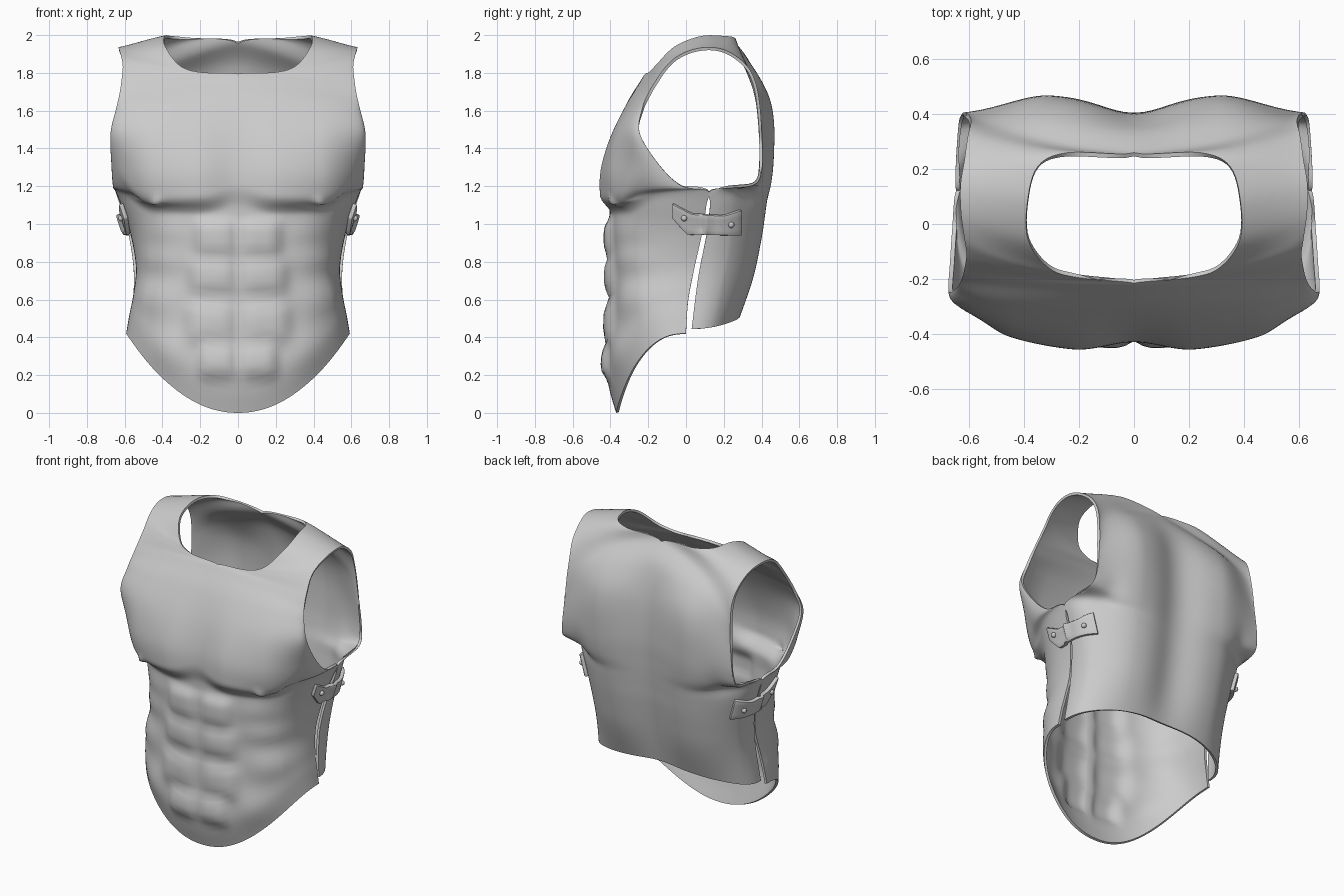
import bpy, bmesh, math
from math import exp, sin, cos, pi
from mathutils import Vector
from mathutils.bvhtree import BVHTree

if "Cube" in bpy.data.objects:
    bpy.data.objects.remove(bpy.data.objects["Cube"])

# Each row runs from the centre (or neck edge) to the side (seam or armhole):
# inner x, y, z, outer x, y, z, roundness
FRONT = [
    (0, -.37, 0, .592, 0, .42, 1),
    (0, -.415, .18, .575, .005, .52, 1),
    (0, -.405, .4, .555, .015, .62, 1),
    (0, -.40, .65, .54, .045, .77, 1),
    (0, -.40, .88, .57, .085, .95, 1),
    (0, -.40, 1.0, .62, .108, 1.1, 1),
    (0, -.405, 1.07, .65, .115, 1.175, 1),
    (0, -.41, 1.16, .662, -.02, 1.2, 1),
    (0, -.405, 1.3, .67, -.14, 1.31, 1),
    (0, -.37, 1.48, .675, -.245, 1.48, 1),
    (0, -.31, 1.64, .645, -.232, 1.61, .8),
    (0, -.242, 1.755, .627, -.2, 1.69, .55),
    (0, -.215, 1.795, .618, -.165, 1.75, .4),
    (.2, -.195, 1.803, .61, -.11, 1.83, .3),
    (.31, -.16, 1.84, .618, -.05, 1.885, .25),
    (.385, -.06, 1.94, .63, .04, 1.925, .15),
    (.388, .08, 1.995, .632, .14, 1.935, .15),
]
BACK = [
    (.35, .21, 1.995, .618, .23, 1.91, .2),
    (.24, .26, 1.985, .605, .32, 1.84, .3),
    (0, .26, 1.965, .595, .365, 1.75, .45),
    (0, .345, 1.84, .6, .388, 1.62, .7),
    (0, .395, 1.62, .61, .40, 1.45, 1),
    (0, .405, 1.38, .625, .40, 1.29, 1),
    (0, .395, 1.22, .64, .35, 1.205, 1),
    (0, .385, 1.12, .65, .137, 1.18, 1),
    (0, .375, 1.04, .625, .128, 1.1, 1),
    (0, .36, .93, .58, .11, .95, 1),
    (0, .32, .72, .55, .065, .72, 1),
    (0, .275, .52, .57, .03, .445, 1),
]
ROWS = FRONT + BACK
SUB, COLS, POW = 6, 52, 2 / 2.45


def catmull(t):
    i = min(int(t), len(ROWS) - 2)
    f = t - i
    a, b, c, d = (ROWS[max(0, min(len(ROWS) - 1, i + k))] for k in (-1, 0, 1, 2))
    return [.5 * (2 * q + (r - p) * f + (2 * p - 5 * q + 4 * r - s) * f * f
                  + (3 * q - p - 3 * r + s) * f ** 3) for p, q, r, s in zip(a, b, c, d)]


def row_point(row, s):
    xi, yi, zi, xe, ye, ze, k = row
    xi = max(0, xi)
    th = s * pi / 2
    sx, cy = sin(th) ** POW, max(0, cos(th)) ** POW
    fx = s + (sx - s) * k
    fy = s + (1 - cy - s) * k
    fz = s + (sin(th) ** 1.7 - s) * k
    return Vector((xi + (xe - xi) * fx, yi + (ye - yi) * fy, zi + (ze - zi) * fz))


def step(v):
    v = max(0, min(1, v))
    return v * v * (3 - 2 * v)


def blob(x, z, cx, cz, rx, rz, p=2):
    return exp(-abs((x - cx) / rx) ** p - abs((z - cz) / rz) ** p)


def front_relief(x, z):
    # chest with a curved underside
    under = 1.045 + 2.7 * max(0, x - .4) ** 2 + .05 * exp(-(x / .1) ** 2)
    d = .056 * step((z - under) / .11) * exp(-(max(0, z - 1.2) / .3) ** 2) \
        * (.35 + .65 * step(x / .22)) * step((.68 - x) / .25)
    # stomach blocks
    for cz, rz, cx, rx in ((.925, .097, .115, .108), (.72, .092, .13, .122),
                           (.48, .108, .14, .13), (.275, .085, .105, .1)):
        d += .038 * blob(x, z, cx, cz, rx, rz, 4)
    # ribs, flank muscles and nipples
    for cx, cz, rx, rz, h in ((.37, .95, .14, .08, .016), (.4, .81, .13, .07, .022),
                              (.43, .61, .13, .11, .03), (.34, .34, .12, .12, .014)):
        d += h * blob(x, z, cx, cz, rx, rz)
    return d + .02 * blob(x, z, .41, 1.135, .024, .022)


def back_relief(x, z):
    d = .06 * (1 - exp(-(x / .16) ** 2)) * step((.66 - x) / .36) \
        * step((z - .3) / .5) * step((1.96 - z) / .35)
    return d + .008 * blob(x, z, .34, 1.55, .13, .17) - .012 * blob(x, z, .5, 1.2, .07, .1)


def finish(ob, thickness, offset, bevel=0, angle=40):
    bpy.ops.object.select_all(action='DESELECT')
    ob.select_set(True)
    bpy.context.view_layer.objects.active = ob
    m = ob.modifiers.new("thickness", 'SOLIDIFY')
    m.thickness, m.offset = thickness, offset
    bpy.ops.object.modifier_apply(modifier=m.name)
    if bevel:
        m = ob.modifiers.new("bevel", 'BEVEL')
        m.width, m.segments = bevel, 2
        m.limit_method = 'ANGLE'
        bpy.ops.object.modifier_apply(modifier=m.name)
    bpy.ops.object.shade_smooth_by_angle(angle=math.radians(angle))


def add_object(name, bm):
    me = bpy.data.meshes.new(name)
    bm.to_mesh(me)
    ob = bpy.data.objects.new(name, me)
    bpy.context.collection.objects.link(ob)
    return ob


def grid_faces(bm, grid):
    for a, b in zip(grid, grid[1:]):
        for i in range(len(a) - 1):
            bm.faces.new((a[i], a[i + 1], b[i + 1], b[i]))


# Breastplate and backplate, joined over the shoulders
bm = bmesh.new()
for side in (1, -1):
    grid = []
    for j in range((len(ROWS) - 1) * SUB + 1):
        row = catmull(j / SUB)
        pts = [row_point(row, i / COLS) for i in range(COLS + 1)]
        grid.append([bm.verts.new((p.x * side, p.y, p.z)) for p in pts])
    grid_faces(bm, grid)
bmesh.ops.remove_doubles(bm, verts=bm.verts, dist=.0004)
bmesh.ops.recalc_face_normals(bm, faces=bm.faces)
probe = min(bm.faces, key=lambda f: (f.calc_center_median() - Vector((.2, -.4, 1.3))).length)
if probe.normal.y > 0:
    bmesh.ops.reverse_faces(bm, faces=bm.faces)
bm.normal_update()
moves = []
for v in bm.verts:
    x, z, ny = abs(v.co.x), v.co.z, v.normal.y
    d = front_relief(x, z) if ny < 0 else back_relief(x, z)
    moves.append(v.normal * d * min(1, abs(ny) * 1.6))
for v, m in zip(bm.verts, moves):
    v.co += m
bm.normal_update()
tree = BVHTree.FromBMesh(bm)
finish(add_object("cuirass_shell", bm), .016, -1, angle=65)


def surface_x(y, z):
    hit = tree.ray_cast(Vector((1.5, y, z)), Vector((-1, 0, 0)))[0]
    if hit is None or hit.x < .3:
        hit = tree.find_nearest(Vector((.75, y, z)))[0]
    return hit.x


def lerp_table(tab, y):
    for (a, p), (b, q) in zip(tab, tab[1:]):
        if y <= b:
            return p + (q - p) * (y - a) / (b - a)
    return tab[-1][1]


# Side straps with rivets across the seam
TOP = [(-.055, 1.10), (.03, 1.055), (.2, 1.045), (.29, 1.075)]
LOW = [(-.07, 1.03), (.005, .945), (.29, .94)]
for side, label in ((1, "left"), (-1, "right")):
    bm = bmesh.new()
    grid = []
    for i in range(15):
        y = -.07 + .36 * i / 14
        lo, hi = lerp_table(LOW, y), lerp_table(TOP, y)
        zs = [lo + (hi - lo) * k / 4 for k in range(5)]
        grid.append([bm.verts.new((side * (surface_x(y, z) + .014), y, z)) for z in zs])
    grid_faces(bm, grid)
    bmesh.ops.recalc_face_normals(bm, faces=bm.faces)
    finish(add_object("side_strap_" + label, bm), .024, 0, .005)
    for n, (y, z) in enumerate(((-.01, 1.03), (.24, .995))):
        bpy.ops.mesh.primitive_uv_sphere_add(segments=14, ring_count=8, radius=.016,
            location=(side * (surface_x(y, z) + .03), y, z))
        bpy.context.object.name = f"strap_rivet_{label}_{n}"
        bpy.ops.object.shade_smooth()
